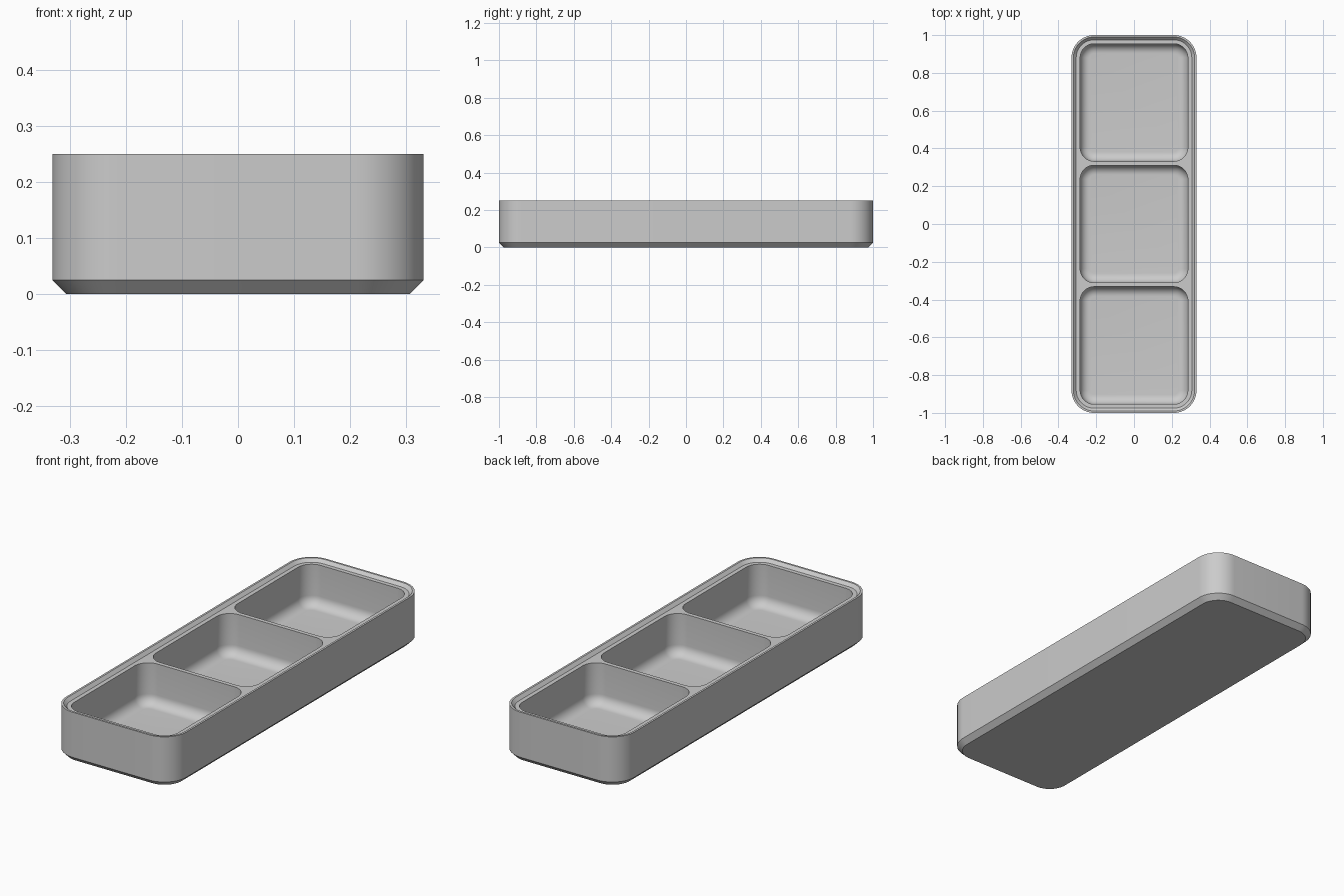
import bpy, bmesh, math

if "Cube" in bpy.data.objects:
    bpy.data.objects.remove(bpy.data.objects["Cube"])

HX, HY, H, R = 0.331, 1.0, 0.25, 0.12   # outer half sizes, height, corner radius
DECK_Z, FLOOR_Z, FILLET = 0.235, 0.03, 0.05
WALL, POCKET_HY, PITCH = 0.046, 0.311, 0.643

bm = bmesh.new()


def ring(hx, hy, r, z, cy=0.0, seg=14):
    """Closed loop of vertices around a rounded rectangle."""
    verts = []
    for q, (sx, sy) in enumerate([(1, 1), (-1, 1), (-1, -1), (1, -1)]):
        for i in range(seg + 1):
            a = math.pi / 2 * (q + i / seg)
            verts.append(bm.verts.new((sx * (hx - r) + r * math.cos(a),
                                       cy + sy * (hy - r) + r * math.sin(a), z)))
    return verts


def loft(rings):
    """Skin neighbouring loops with quads."""
    for a, b in zip(rings, rings[1:]):
        n = len(a)
        for i in range(n):
            j = (i + 1) % n
            bm.faces.new((a[i], a[j], b[j], b[i]))


def loop_edges(verts):
    return [bm.edges.get((v, verts[i - 1])) for i, v in enumerate(verts)]


# outer shell: chamfered foot, straight wall, rim and sloped lip down to the deck
shell = [ring(HX - d, HY - d, R - d, z) for d, z in
         [(0.025, 0), (0, 0.025), (0, H), (0.01, H), (0.025, DECK_Z)]]
loft(shell)
bm.faces.new(shell[0])
deck_edges = loop_edges(shell[-1])

# three pockets with a rounded transition into the floor
for k in (-1, 0, 1):
    steps = [(0.0, DECK_Z)]
    for i in range(9):
        a = math.pi / 2 * i / 8
        steps.append((FILLET * (1 - math.cos(a)), FLOOR_Z + FILLET * (1 - math.sin(a))))
    pocket = [ring(HX - WALL - d, POCKET_HY - d, R - WALL - d, z, k * PITCH)
              for d, z in steps]
    loft(pocket)
    bm.faces.new(pocket[-1])
    deck_edges += loop_edges(pocket[0])

# flat deck between the lip and the pockets
bmesh.ops.triangle_fill(bm, edges=deck_edges, use_beauty=True, normal=(0, 0, 1))
bmesh.ops.recalc_face_normals(bm, faces=bm.faces[:])

mesh = bpy.data.meshes.new("divided_tray")
bm.to_mesh(mesh)
bm.free()
tray = bpy.data.objects.new("divided_tray", mesh)
bpy.context.collection.objects.link(tray)

grey = bpy.data.materials.new("light_grey")
grey.diffuse_color = (0.6, 0.6, 0.6, 1)
grey.use_nodes = True
grey.node_tree.nodes["Principled BSDF"].inputs["Base Color"].default_value = grey.diffuse_color
mesh.materials.append(grey)

bpy.context.view_layer.objects.active = tray
tray.select_set(True)
bpy.ops.object.shade_smooth_by_angle(angle=math.radians(30))
